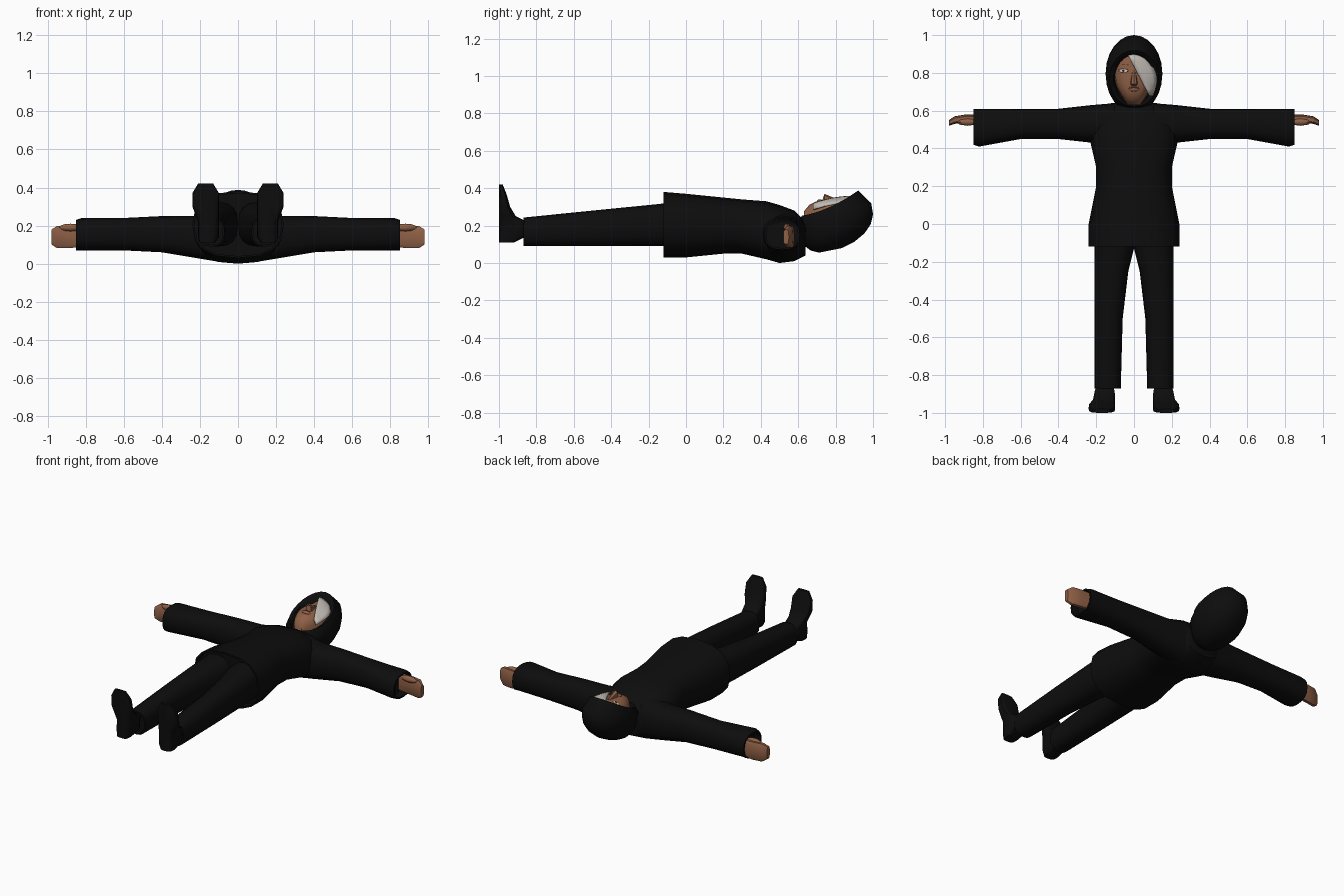
import bpy, bmesh, math
from mathutils import Matrix, Vector
from mathutils.bvhtree import BVHTree

default_cube = bpy.data.objects.get("Cube")
if default_cube:
    bpy.data.objects.remove(default_cube, do_unlink=True)


def material(name, red, green, blue):
    mat = bpy.data.materials.new(name)
    mat.use_nodes = True
    mat.diffuse_color = (red, green, blue, 1)
    shader = mat.node_tree.nodes["Principled BSDF"]
    shader.inputs["Base Color"].default_value = mat.diffuse_color
    shader.inputs["Roughness"].default_value = 0.9
    return mat


BLACK = material("black cloth", 0.004, 0.004, 0.004)
SKIN = material("brown skin", 0.27, 0.115, 0.06)
HAIR = material("pale grey hair", 0.54, 0.5, 0.46)
DARK = material("dark brown", 0.035, 0.014, 0.01)
WHITE = material("eye white", 0.6, 0.56, 0.52)
X, Y, Z = range(3)


def finish(name, bm, mat, mirror=False, angle=40):
    """Turn the bmesh into a shaded object, optionally mirrored across x."""
    bmesh.ops.recalc_face_normals(bm, faces=bm.faces)
    mesh = bpy.data.meshes.new(name)
    bm.to_mesh(mesh)
    bm.free()
    mesh.materials.append(mat)
    obj = bpy.data.objects.new(name, mesh)
    bpy.context.collection.objects.link(obj)
    if mirror:
        obj.modifiers.new("Mirror", 'MIRROR')
    bpy.ops.object.select_all(action='DESELECT')
    obj.select_set(True)
    bpy.context.view_layer.objects.active = obj
    bpy.ops.object.shade_smooth_by_angle(angle=math.radians(angle))
    return obj


def circle(count):
    """Cosine and sine pairs once around."""
    for step in range(count):
        turn = math.tau * step / count
        yield math.cos(turn), math.sin(turn)


def bridge(rows, bm, closed=True):
    """Join neighbouring rows of vertices with quads."""
    for row, following in zip(rows, rows[1:]):
        for i in range(0 if closed else 1, len(row)):
            bm.faces.new((row[i - 1], row[i], following[i], following[i - 1]))


def skin_rings(rings):
    """Bridge closed rings of points and cap both ends."""
    bm = bmesh.new()
    rows = [[bm.verts.new(point) for point in ring] for ring in rings]
    bridge(rows, bm)
    bm.faces.new(rows[0])
    bm.faces.new(rows[-1])
    return bm


def loft(axis, stations, sides=16, power=0.8, hollow=0):
    """Stations: place on the axis, then the ranges on the other two axes.
    A hollow depth sinks the last end inside a narrow hem."""
    def soften(value):
        return math.copysign(abs(value) ** power, value)

    stations = list(stations)
    if hollow:
        place, low, high, bottom, top = stations[-1]
        hem = 0.01
        inner = (low + hem, high - hem, bottom + hem, top - hem)
        stations += [(place, *inner), (place + hollow, *inner)]
    rings = []
    for place, low, high, bottom, top in stations:
        ring = []
        for cosine, sine in circle(sides):
            point = [(low + high + (high - low) * soften(cosine)) / 2,
                     (bottom + top + (top - bottom) * soften(sine)) / 2]
            point.insert(axis, place)
            ring.append(point)
        rings.append(ring)
    return skin_rings(rings)


def blob(name, centre, size, mat, mirror=False):
    """Low-poly ellipsoid."""
    bm = bmesh.new()
    place = Matrix.LocRotScale(Vector(centre), None, Vector(size))
    bmesh.ops.create_uvsphere(bm, u_segments=8, v_segments=6, radius=1, matrix=place)
    finish(name, bm, mat, mirror)


# Jacket body from neck to hem: y, half width, back z, front z
body = [(0.64, 0.12, 0.04, 0.22), (0.58, 0.2, 0.01, 0.28), (0.5, 0.23, 0, 0.31),
        (0.43, 0.23, 0.02, 0.33), (0.3, 0.2, 0.05, 0.34), (0.2, 0.2, 0.05, 0.35),
        (0, 0.24, 0.03, 0.37), (-0.12, 0.24, 0.03, 0.38)]
finish("jacket_body", loft(Y, [(y, -half, half, back, front)
                               for y, half, back, front in body], hollow=0.05), BLACK)

# Sleeves with hollow cuffs
finish("sleeves", loft(X, [
    (0.1, 0.42, 0.64, 0.01, 0.28), (0.22, 0.43, 0.63, 0.03, 0.25),
    (0.4, 0.45, 0.61, 0.06, 0.25), (0.6, 0.45, 0.61, 0.07, 0.24),
    (0.82, 0.41, 0.61, 0.07, 0.24), (0.85, 0.42, 0.61, 0.07, 0.23)],
    hollow=-0.05), BLACK, mirror=True)

# Hands and thumbs
finish("hands", loft(X, [
    (0.78, 0.54, 0.58, 0.09, 0.2), (0.89, 0.54, 0.58, 0.08, 0.2),
    (0.95, 0.53, 0.57, 0.08, 0.2), (0.98, 0.52, 0.55, 0.1, 0.18)],
    sides=10, power=0.6), SKIN, mirror=True, angle=25)
blob("thumbs", (0.88, 0.54, 0.19), (0.06, 0.02, 0.02), SKIN, mirror=True)

# Trouser legs: the outside stays straight while the inside and front taper
legs = []
for y, inside in [(-0.05, 0), (-0.13, 0), (-0.25, 0.03), (-0.5, 0.06), (-0.87, 0.07)]:
    legs.append((y, inside, 0.21, 0.09, 0.33 + y / 10))
finish("trouser_legs", loft(Y, legs, hollow=0.03), BLACK, mirror=True)

# Shoes from heel to toe: z, inner x, outer x, instep y; soles lie on one plane
shoes = [(0.11, 0.12, 0.2, -0.92), (0.14, 0.1, 0.21, -0.86), (0.22, 0.1, 0.21, -0.85),
         (0.25, 0.1, 0.22, -0.91), (0.3, 0.1, 0.24, -0.94), (0.37, 0.1, 0.24, -0.96),
         (0.42, 0.13, 0.21, -0.98)]
finish("shoes", loft(Z, [(z, inner, outer, -1, instep)
                         for z, inner, outer, instep in shoes], power=0.6),
       BLACK, mirror=True)


# Hood: a rounded shell behind the head, then a tilted rim turning inward
def hood_ring(y, half_width, half_length, z, slope, sag=0):
    return [(half_width * cosine, y + half_length * sine,
             z + slope * half_length * sine - sag * cosine ** 2)
            for cosine, sine in circle(24)]


hood = []
for step in range(1, 6):
    swell = math.radians(step * 18)
    spread, depth = math.sin(swell), math.cos(swell)
    hood.append(hood_ring(0.76 + 0.04 * spread, 0.15 * spread, 0.2 * spread,
                          0.22 - 0.16 * depth, 0.2))
hood += [hood_ring(0.79, 0.15, 0.2, 0.26, 0.3),
         hood_ring(0.77, 0.13, 0.15, 0.32, 0.45, sag=0.02),
         hood_ring(0.76, 0.11, 0.14, 0.31, 0.45, sag=0.02),
         hood_ring(0.76, 0.1, 0.13, 0.25, 0.3)]
finish("hood", skin_rings(hood), BLACK, angle=60)

# Face: narrow chin widening to the cheeks, nearly flat in front
face = []
for step in range(10):
    rise = step / 9
    half = 0.105 * math.sin(math.pi * (0.1 + 0.65 * rise))
    face.append((0.63 + 0.27 * rise, -half, half, 0.15,
                 0.335 - 0.06 * (1 - rise) ** 8))
bm = loft(Y, face)
face_tree = BVHTree.FromBMesh(bm)
finish("face", bm, SKIN)
finish("nose", loft(Y, [
    (0.73, -0.01, 0.01, 0.3, 0.34), (0.74, -0.02, 0.02, 0.3, 0.37),
    (0.81, -0.01, 0.01, 0.3, 0.34)], sides=8), SKIN)
blob("lips", (0, 0.715, 0.33), (0.03, 0.015, 0.01), SKIN)


def plate(name, x, y, half_width, half_height, lift, mat):
    """Thin oval laid on the face."""
    bm = bmesh.new()
    rim = []
    for cosine, sine in circle(12):
        above = Vector((x + half_width * cosine, y + half_height * sine, 1))
        spot = face_tree.ray_cast(above, Vector((0, 0, -1)))[0]
        rim.append(bm.verts.new(spot + Vector((0, 0, lift))))
    bm.faces.new(rim)
    finish(name, bm, mat)


# Painted features on the uncovered side, and the mouth
EYE_X, EYE_Y = -0.056, 0.812
plate("right_eye_outline", EYE_X, EYE_Y, 0.028, 0.012, 0.002, DARK)
plate("right_eye_white", EYE_X, EYE_Y, 0.022, 0.008, 0.004, WHITE)
plate("right_pupil", EYE_X, EYE_Y, 0.007, 0.007, 0.006, DARK)
plate("right_eyebrow", EYE_X, EYE_Y + 0.03, 0.03, 0.004, 0.002, DARK)
plate("mouth", 0, 0.719, 0.025, 0.003, 0.009, DARK)

# Fringe swept diagonally over the left eye, tapering to a point on the cheek
bm = bmesh.new()
rows = []
for step in range(7):
    fall = step / 6
    inner = -0.035 + 0.115 * fall
    width = 0.1 * math.sin(math.pi * (0.25 + 0.7 * fall))
    row = []
    for column in range(5):
        across = column / 4
        row.append(bm.verts.new((inner + width * across, 0.9 - 0.22 * fall,
                                 0.355 - 0.04 * fall ** 2 - 0.03 * across ** 2)))
    rows.append(row)
bridge(rows, bm, closed=False)
fringe = finish("hair_fringe", bm, HAIR)
thickness = fringe.modifiers.new("Thickness", 'SOLIDIFY')
thickness.thickness = 0.01
thickness.offset = 0
